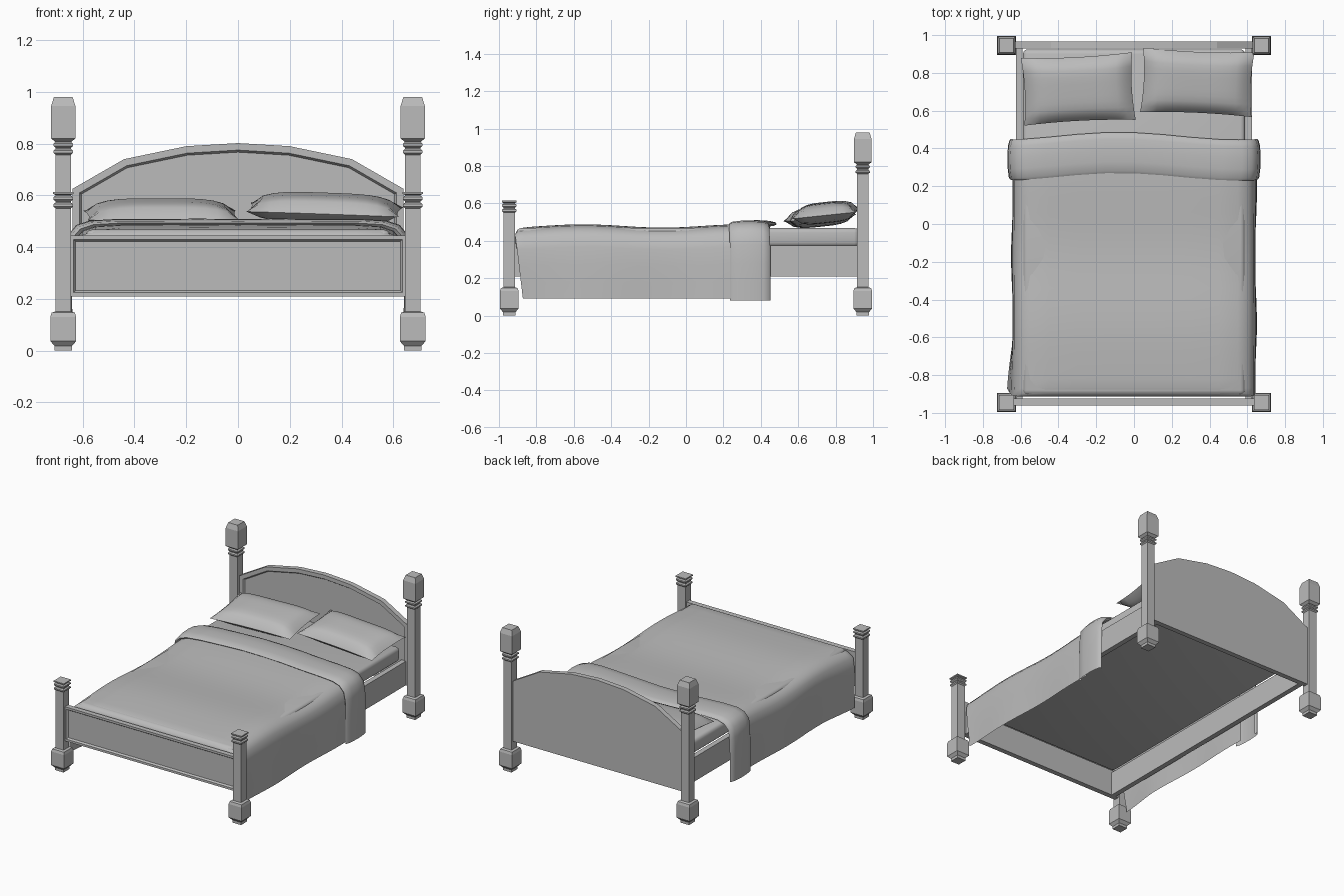
import bpy, bmesh, math
from mathutils import Matrix, Vector

cube = bpy.data.objects.get("Cube")
if cube:
    bpy.data.objects.remove(cube, do_unlink=True)

grey = bpy.data.materials.new("plain_grey")
grey.use_nodes = True
grey.diffuse_color = (0.5, 0.5, 0.5, 1)
grey.node_tree.nodes["Principled BSDF"].inputs["Base Color"].default_value = (0.5, 0.5, 0.5, 1)


def finish(bm, name, smooth=None):
    bmesh.ops.recalc_face_normals(bm, faces=bm.faces)
    mesh = bpy.data.meshes.new(name)
    bm.to_mesh(mesh)
    bm.free()
    mesh.materials.append(grey)
    obj = bpy.data.objects.new(name, mesh)
    bpy.context.collection.objects.link(obj)
    if smooth:
        bpy.ops.object.select_all(action='DESELECT')
        obj.select_set(True)
        bpy.context.view_layer.objects.active = obj
        bpy.ops.object.shade_smooth_by_angle(angle=math.radians(smooth))
    return obj


def skin(bm, rows, closed=False):
    """Join neighbouring rows of vertices with quads."""
    for a, b in zip(rows, rows[1:]):
        n = len(a)
        for i in range(n if closed else n - 1):
            j = (i + 1) % n
            bm.faces.new((a[i], a[j], b[j], b[i]))


def box(name, lo, hi, bevel=0, smooth=None):
    bm = bmesh.new()
    bmesh.ops.create_cube(bm, size=1)
    lo, hi = Vector(lo), Vector(hi)
    for v in bm.verts:
        v.co = (lo + hi) / 2 + v.co * (hi - lo)
    if bevel:
        bmesh.ops.bevel(bm, geom=bm.edges[:], offset=bevel, segments=3, profile=0.5, affect='EDGES')
    return finish(bm, name, smooth)


# Square turned posts, given as (half width, height) rings
def post(name, x, y, rings):
    bm = bmesh.new()
    rows = [[bm.verts.new((x + sx * w, y + sy * w, z))
             for sx, sy in ((-1, -1), (1, -1), (1, 1), (-1, 1))] for w, z in rings]
    skin(bm, rows, closed=True)
    bm.faces.new(rows[0])
    bm.faces.new(rows[-1])
    finish(bm, name)


def collars(z):
    """Two stepped ring mouldings starting at height z."""
    rings = []
    for k in range(2):
        b = z + k * 0.027
        rings += [(0.03, b), (0.038, b + 0.007), (0.038, b + 0.016), (0.03, b + 0.022)]
    return rings


base = [(0.033, 0), (0.033, 0.018), (0.05, 0.037), (0.05, 0.13), (0.045, 0.147), (0.03, 0.152)]
foot = base + collars(0.55) + [(0.03, 0.602), (0.039, 0.606), (0.039, 0.614)]
head = base + collars(0.757) + [(0.032, 0.808), (0.047, 0.82), (0.047, 0.945), (0.036, 0.98)]
for side, s in (("right", -1), ("left", 1)):
    post("foot_post_" + side, s * 0.675, -0.945, foot)
    post("head_post_" + side, s * 0.675, 0.945, head)
    x0, x1 = sorted((s * 0.59, s * 0.625))
    box("side_rail_" + side, (x0, -0.93, 0.21), (x1, 0.935, 0.375))


# Boards with a recessed panel on the front
def board(name, half, y0, y1, frame):
    outline = half + [(-x, z) for x, z in reversed(half) if x > 0]
    bm = bmesh.new()
    front, back = [[bm.verts.new((x, y, z)) for x, z in outline] for y in (y0, y1)]
    skin(bm, [front, back], closed=True)
    panel = bm.faces.new(front)
    bm.faces.new(back)
    bmesh.ops.recalc_face_normals(bm, faces=bm.faces)
    bmesh.ops.inset_region(bm, faces=[panel], thickness=frame, use_even_offset=True)
    bmesh.ops.inset_region(bm, faces=[panel], thickness=0.008, depth=-0.012, use_even_offset=True)
    finish(bm, name)


board("headboard", [(0.64, 0.21), (0.64, 0.625), (0.44, 0.74), (0.2, 0.79), (0, 0.802)],
      0.93, 0.965, 0.027)
board("footboard", [(0.65, 0.21), (0.65, 0.445)], -0.96, -0.925, 0.015)

# Mattress
box("mattress", (-0.588, -0.905, 0.368), (0.588, 0.925, 0.468), 0.025, 40)

# Bed cover cross-section: (x, z) from the middle out and down
half = [(0, 0.478), (0.15, 0.479), (0.3, 0.478), (0.45, 0.478), (0.55, 0.472), (0.6, 0.455),
        (0.632, 0.42), (0.642, 0.36), (0.645, 0.27), (0.645, 0.18), (0.645, 0.09)]
section = [(-x, z) for x, z in reversed(half[1:])] + half


def ripple(y):
    return 0.009 * math.cos((y + 0.55) * 7.4)


# Blanket, tucked down behind the footboard
bm = bmesh.new()
rows = []
stations = [(-0.914, 0.38), (-0.914, 0.435), (-0.9, 0.46), (-0.87, 0.47)]
stations += [(-0.82 + 0.08 * i, 1) for i in range(15)]
for y, cap in stations:
    row = []
    for x, z in section:
        drop = max(0, 0.45 - z) / 0.36
        toe = max(0, (-y - 0.6) / 0.3)
        px = x + drop * (0.006 * math.sin(9 * y) + (-0.02 * toe if x < 0 else 0))
        pz = min(z + ripple(y) * (1 - drop), cap)
        row.append(bm.verts.new((px, y + 0.04 * drop * toe, pz)))
    rows.append(row)
skin(bm, rows)
finish(bm, "blanket", 50)

# Folded cuff over the blanket, pushed outwards along a rounded profile
bm = bmesh.new()
rows = []
for y, puff in ((0.262, 0), (0.25, 0.01), (0.262, 0.018), (0.31, 0.024), (0.37, 0.026),
                (0.43, 0.022), (0.46, 0.014), (0.466, 0.004), (0.45, -0.004)):
    row = []
    for x, z in section:
        drop = max(0, 0.45 - z) / 0.36
        wave = 0.02 * math.cos(5 * (x + 0.08)) if drop < 0.1 else -0.015
        px = x * (1 + puff / 0.645)
        pz = z - 0.01 * drop + (puff + 0.005) * (1 - drop)
        row.append(bm.verts.new((px, y + wave, pz)))
    rows.append(row)
skin(bm, rows)
finish(bm, "blanket_cuff", 60)


# Pillows: two puffed grids sharing a pinched seam
def pillow(name, centre, size, turn, roll):
    bm = bmesh.new()
    for side in (1, -0.8):
        made = bmesh.ops.create_grid(bm, x_segments=14, y_segments=10, size=1)["verts"]
        for v in made:
            u, w = v.co.x, v.co.y
            puff = max(0, (1 - u ** 4) * (1 - w ** 4)) ** 0.6
            v.co = (size[0] * u * (1 - 0.04 * (1 - w * w)),
                    size[1] * w * (1 - 0.06 * (1 - u * u)), size[2] * side * puff)
    bmesh.ops.remove_doubles(bm, verts=bm.verts, dist=0.0005)
    bm.transform(Matrix.Translation(centre) @ Matrix.Rotation(math.radians(turn), 4, 'Z')
                 @ Matrix.Rotation(math.radians(roll), 4, 'Y') @ Matrix.Rotation(math.radians(6), 4, 'X'))
    finish(bm, name, 60)


pillow("pillow_right", (-0.295, 0.715, 0.523), (0.295, 0.18, 0.06), 3, 0)
pillow("pillow_left", (0.335, 0.75, 0.545), (0.295, 0.172, 0.06), -2.5, 2)
